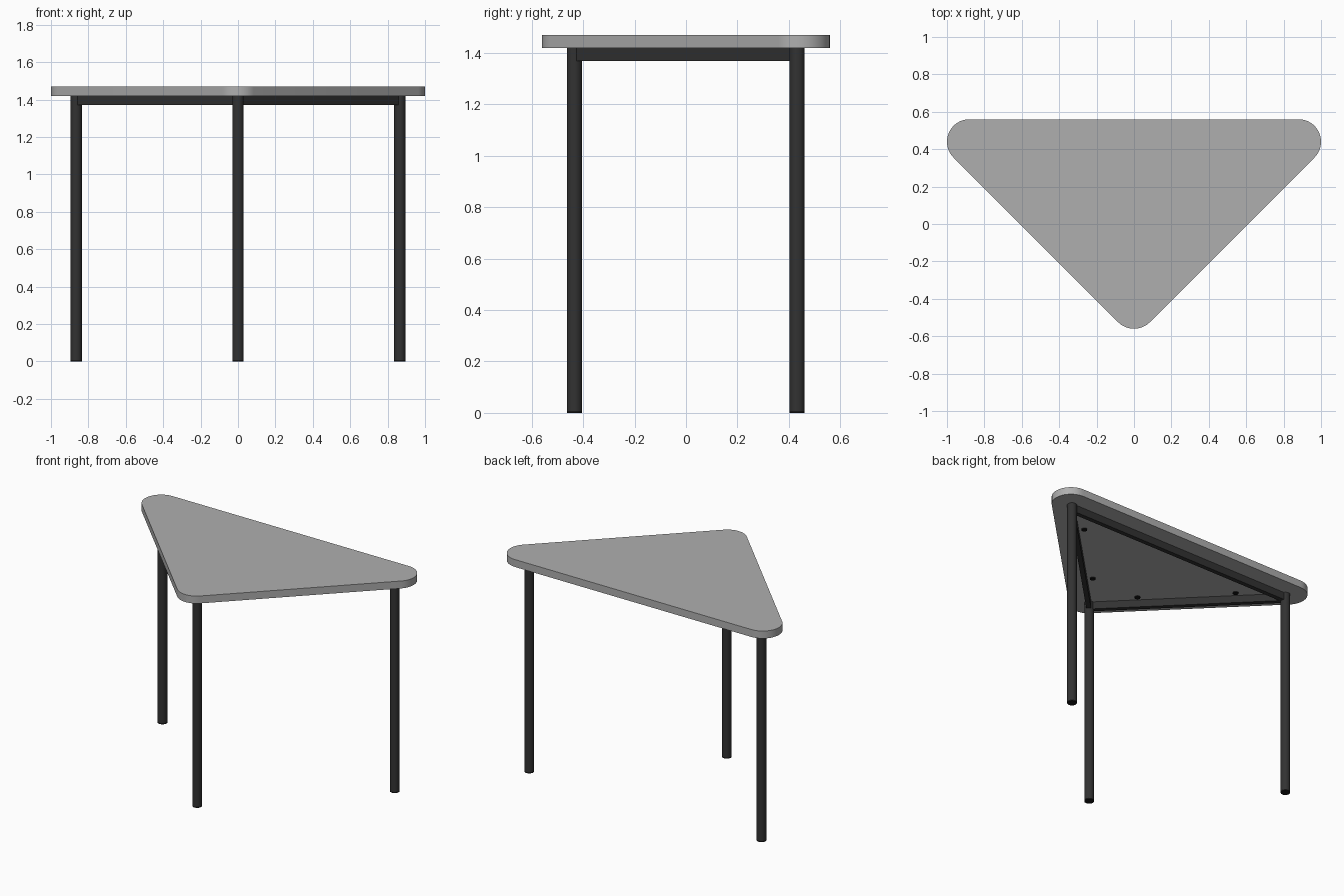
import bpy, bmesh, math
from mathutils import Vector

if "Cube" in bpy.data.objects:
    bpy.data.objects.remove(bpy.data.objects["Cube"])

def material(name, v):
    m = bpy.data.materials.new(name)
    m.diffuse_color = (v, v, v, 1)
    m.use_nodes = True
    m.node_tree.nodes["Principled BSDF"].inputs["Base Color"].default_value = m.diffuse_color
    return m

grey = material("grey_top", 0.43)
dark = material("dark_metal", 0.032)
black = material("black_plastic", 0.008)

def smooth(ob):
    bpy.context.view_layer.objects.active = ob
    ob.select_set(True)
    bpy.ops.object.shade_smooth_by_angle(angle=math.radians(30))
    ob.select_set(False)

def cylinder(name, x, y, z0, z1, r, mat, sides=32):
    bpy.ops.mesh.primitive_cylinder_add(vertices=sides, radius=r, depth=z1 - z0,
                                        location=(x, y, (z0 + z1) / 2))
    ob = bpy.context.object
    ob.name = name
    ob.data.materials.append(mat)
    smooth(ob)
    return ob

UNDER, TOP = 1.42, 1.47

# Table top: triangle with rounded corners, extruded
R, STEPS = 0.12, 16
corners = [(0.88, 0.44, -45, 90), (-0.88, 0.44, 90, 225), (0, -0.44, 225, 315)]
bm = bmesh.new()
verts = []
for cx, cy, a0, a1 in corners:
    for i in range(STEPS + 1):
        a = math.radians(a0 + (a1 - a0) * i / STEPS)
        verts.append(bm.verts.new((cx + R * math.cos(a), cy + R * math.sin(a), UNDER)))
face = bm.faces.new(verts)
ext = bmesh.ops.extrude_face_region(bm, geom=[face])
bmesh.ops.translate(bm, vec=(0, 0, TOP - UNDER),
                    verts=[g for g in ext["geom"] if isinstance(g, bmesh.types.BMVert)])
bmesh.ops.recalc_face_normals(bm, faces=bm.faces)
mesh = bpy.data.meshes.new("table_top")
bm.to_mesh(mesh)
bm.free()
top = bpy.data.objects.new("table_top", mesh)
bpy.context.collection.objects.link(top)
top.data.materials.append(grey)
smooth(top)

# Legs with foot caps
legs = {"right": Vector((0.865, 0.432)), "left": Vector((-0.865, 0.432)),
        "front": Vector((0, -0.434))}
for side, p in legs.items():
    cylinder(side + "_leg", p.x, p.y, 0.008, UNDER, 0.03, dark)
    cylinder(side + "_foot_cap", p.x, p.y, 0, 0.008, 0.03, black)

# Rails between the legs, with fixing screws just inside them
RAIL_T, RAIL_H = 0.03, 0.05
for name, a, b in (("back", "right", "left"), ("left", "left", "front"), ("right", "front", "right")):
    p, q = legs[a], legs[b]
    d = q - p
    mid = (p + q) / 2
    bpy.ops.mesh.primitive_cube_add(size=1, location=(mid.x, mid.y, UNDER - RAIL_H / 2),
                                    rotation=(0, 0, math.atan2(d.y, d.x)))
    rail = bpy.context.object
    rail.name = name + "_rail"
    rail.scale = (d.length - 0.05, RAIL_T, RAIL_H)
    rail.data.materials.append(dark)
    # left-hand side of each rail's direction faces the table centre
    inward = Vector((-d.y, d.x)).normalized()
    for i, t in enumerate((0.25, 0.75)):
        s = p + d * t + inward * 0.05
        cylinder(f"{name}_screw_{i + 1}", s.x, s.y, UNDER - 0.006, UNDER, 0.018, black, 16)
